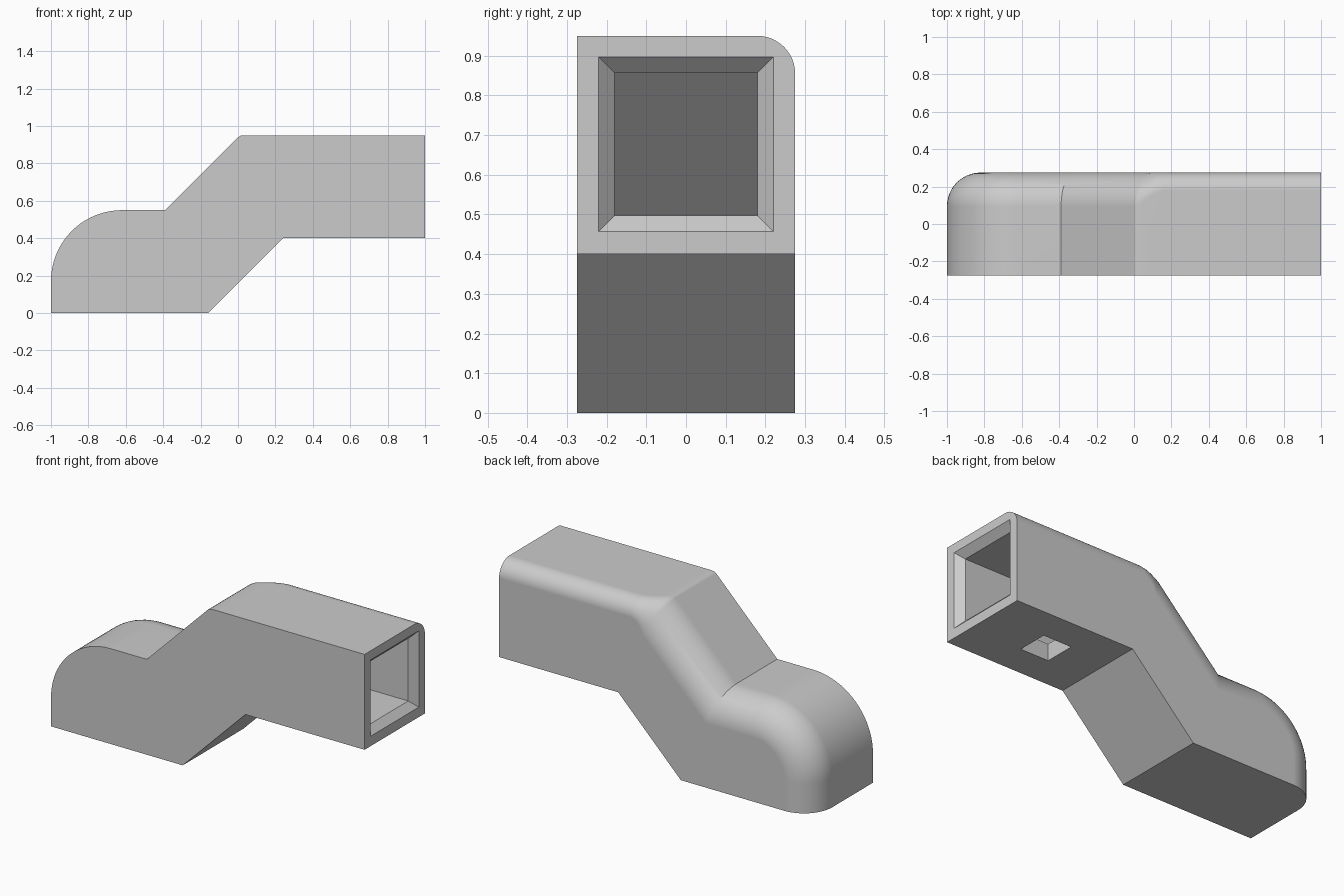
import bpy, bmesh, math
from mathutils import Vector

cube = bpy.data.objects.get("Cube")
if cube:
    bpy.data.objects.remove(cube, do_unlink=True)

grey = bpy.data.materials.new("plain_grey")
grey.use_nodes = True
colour = (0.6, 0.6, 0.6, 1)
grey.diffuse_color = colour
grey.node_tree.nodes["Principled BSDF"].inputs["Base Color"].default_value = colour

HALF = 0.275      # half the width of the duct
BIG, SMALL = 0.18, 0.095   # fillet radii on the lower and upper runs


def loft(name, layers):
    """Skin equal-length rings of points and cap both ends."""
    bm = bmesh.new()
    rings = [[bm.verts.new(p) for p in layer] for layer in layers]
    n = len(rings[0])
    for a, b in zip(rings, rings[1:]):
        for i in range(n):
            j = (i + 1) % n
            bm.faces.new((a[i], a[j], b[j], b[i]))
    bm.faces.new(rings[0])
    bm.faces.new(rings[-1])
    bmesh.ops.remove_doubles(bm, verts=bm.verts, dist=1e-5)
    bmesh.ops.recalc_face_normals(bm, faces=bm.faces)
    mesh = bpy.data.meshes.new(name)
    bm.to_mesh(mesh)
    bm.free()
    mesh.materials.append(grey)
    obj = bpy.data.objects.new(name, mesh)
    bpy.context.collection.objects.link(obj)
    return obj


def rect(x, half, low, high):
    return [(x, -half, low), (x, half, low), (x, half, high), (x, -half, high)]


# Side profile: (x, z, inset direction x, z, fillet radius at the back edge)
profile = [(-1, 0, 1, 0, BIG)]
ARC = 20
for i in range(ARC + 1):
    a = math.pi / 2 * i / ARC
    profile.append((-0.62 - 0.38 * math.cos(a), 0.17 + 0.38 * math.sin(a),
                    math.cos(a), -math.sin(a), BIG))
miter = math.tan(math.pi / 8)
profile += [
    (-0.39, 0.55, miter, -1, BIG),
    (0.0, 0.94, 0.45, -0.96, BIG),
    (0.015, 0.948, miter, -1, 0.175),
    (0.04, 0.95, 0.33, -1, 0.16),
    (0.075, 0.95, 0.22, -1, 0.135),
    (0.115, 0.95, 0.1, -1, 0.11),
    (0.16, 0.95, 0, -1, SMALL),
    (1, 0.95, 0, -1, SMALL),
    (1, 0.4, 0, 0, 0),
    (0.24, 0.4, 0, 0, 0),
    (-0.16, 0, 0, 0, 0),
]

# Duct body: flat front, filleted back edge made of inset layers
STEPS = 12
layers = [[(x, -HALF, z) for x, z, *_ in profile]]
for k in range(STEPS + 1):
    t = math.pi / 2 * k / STEPS
    layers.append([(x + dx * r * (1 - math.cos(t)),
                    HALF - r * (1 - math.sin(t)),
                    z + dz * r * (1 - math.cos(t)))
                   for x, z, dx, dz, r in profile])
duct = loft("duct_body", layers)

# Hollow passage following the bend
passage = [(0.98, 0.857), (0.05, 0.857), (-0.352, 0.455), (-0.6, 0.455),
           (-0.6, 0.095), (-0.2, 0.095), (0.203, 0.497), (0.98, 0.497)]
cutters = [
    loft("passage_cutter", [[(x, y, z) for x, z in passage] for y in (-0.18, 0.18)]),
    # Chamfered mouth
    loft("mouth_cutter", [rect(0.96, 0.18, 0.497, 0.857),
                          rect(1.0, 0.22, 0.457, 0.897),
                          rect(1.1, 0.22, 0.457, 0.897)]),
    # Square hole in the underside
    loft("hole_cutter", [[(0.58 + sx * 0.09, sy * 0.09, z)
                          for sx, sy in ((-1, -1), (1, -1), (1, 1), (-1, 1))]
                         for z in (0.3, 0.6)]),
]

bpy.ops.object.select_all(action="DESELECT")
bpy.context.view_layer.objects.active = duct
duct.select_set(True)
for cutter in cutters:
    mod = duct.modifiers.new("cut", "BOOLEAN")
    mod.operation = "DIFFERENCE"
    mod.solver = "EXACT"
    mod.object = cutter
    bpy.ops.object.modifier_apply(modifier=mod.name)
    bpy.data.objects.remove(cutter, do_unlink=True)

# Smooth fillets, crisp edges
bpy.ops.object.shade_smooth_by_angle(angle=math.radians(30))
weighted = duct.modifiers.new("even_shading", "WEIGHTED_NORMAL")
weighted.keep_sharp = True
